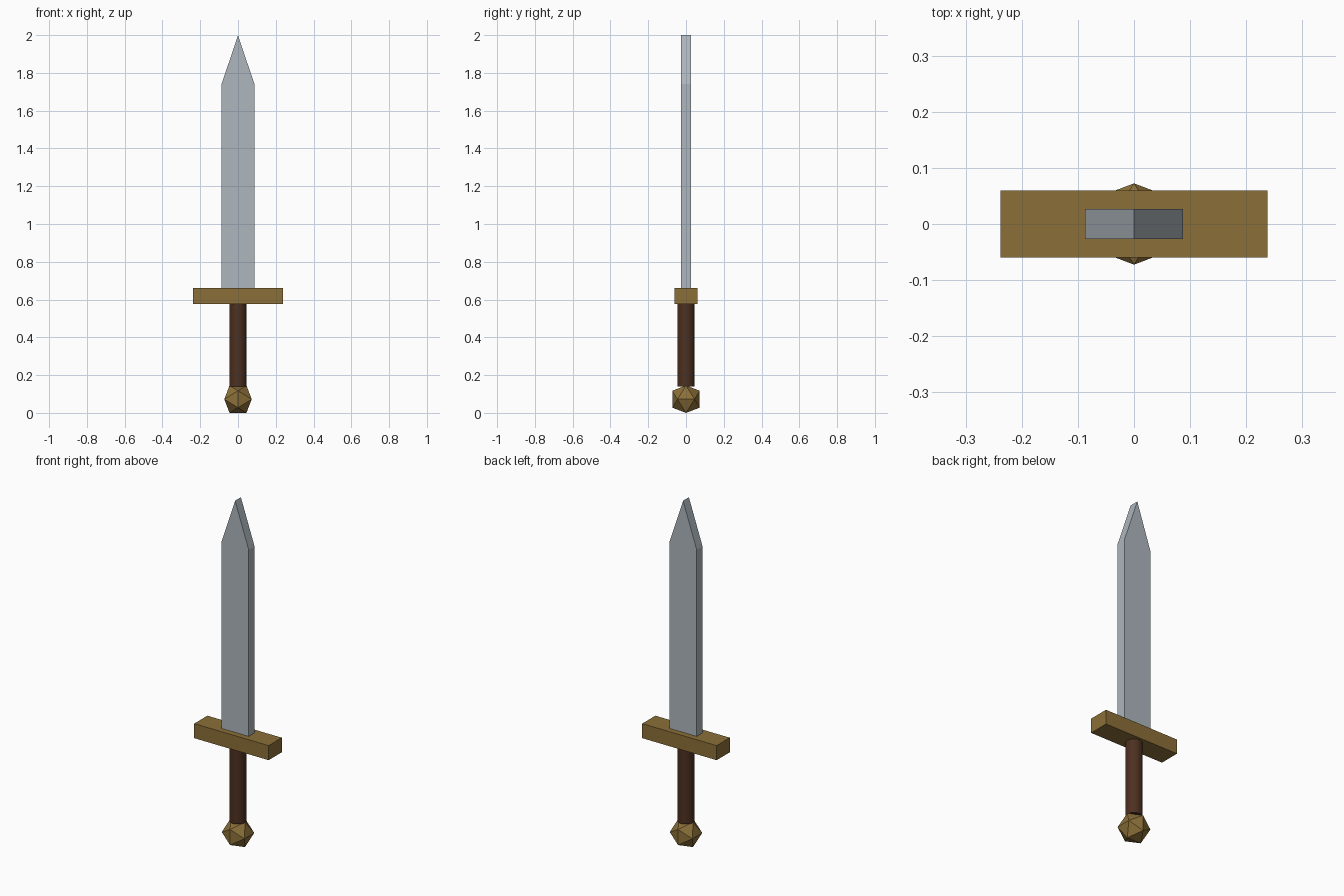
import bpy
import bmesh
import math

if "Cube" in bpy.data.objects:
    bpy.data.objects.remove(bpy.data.objects["Cube"])


def material(name, rgb):
    mat = bpy.data.materials.new(name)
    mat.diffuse_color = (*rgb, 1)
    mat.use_nodes = True
    mat.node_tree.nodes["Principled BSDF"].inputs["Base Color"].default_value = mat.diffuse_color
    return mat


STEEL = material("steel", (0.42, 0.47, 0.51))
BRASS = material("brass", (0.26, 0.16, 0.04))
LEATHER = material("leather", (0.075, 0.03, 0.015))


def add_object(name, bm, mat):
    bmesh.ops.recalc_face_normals(bm, faces=bm.faces)
    mesh = bpy.data.meshes.new(name)
    bm.to_mesh(mesh)
    bm.free()
    mesh.materials.append(mat)
    obj = bpy.data.objects.new(name, mesh)
    bpy.context.collection.objects.link(obj)
    return obj


def extruded_profile(name, points, half_depth, mat):
    """Flat outline in x/z, extruded along y."""
    bm = bmesh.new()
    face = bm.faces.new([bm.verts.new((x, -half_depth, z)) for x, z in points])
    new = bmesh.ops.extrude_face_region(bm, geom=[face])["geom"]
    verts = [v for v in new if isinstance(v, bmesh.types.BMVert)]
    bmesh.ops.translate(bm, verts=verts, vec=(0, 2 * half_depth, 0))
    return add_object(name, bm, mat)


# Blade: straight sides and a pointed tip
extruded_profile("blade", [(-0.087, 0.66), (0.087, 0.66), (0.087, 1.74),
                           (0, 2.0), (-0.087, 1.74)], 0.0265, STEEL)

# Crossguard
extruded_profile("crossguard", [(-0.238, 0.577), (0.238, 0.577),
                                (0.238, 0.661), (-0.238, 0.661)], 0.06, BRASS)

# Grip
bpy.ops.mesh.primitive_cylinder_add(vertices=32, radius=0.045, depth=0.437,
                                    location=(0, 0, 0.3595))
grip = bpy.context.object
grip.name = "grip"
grip.data.materials.append(LEATHER)

# Pommel: icosahedron resting on an edge, from three golden rectangles
bm = bmesh.new()
long = 0.0725
short = long / ((1 + math.sqrt(5)) / 2)
for a in (-short, short):
    for b in (-long, long):
        for co in ((b, a, 0), (a, 0, b), (0, b, a)):
            bm.verts.new((co[0], co[1], co[2] + long))
bmesh.ops.convex_hull(bm, input=bm.verts)
add_object("pommel", bm, BRASS)
